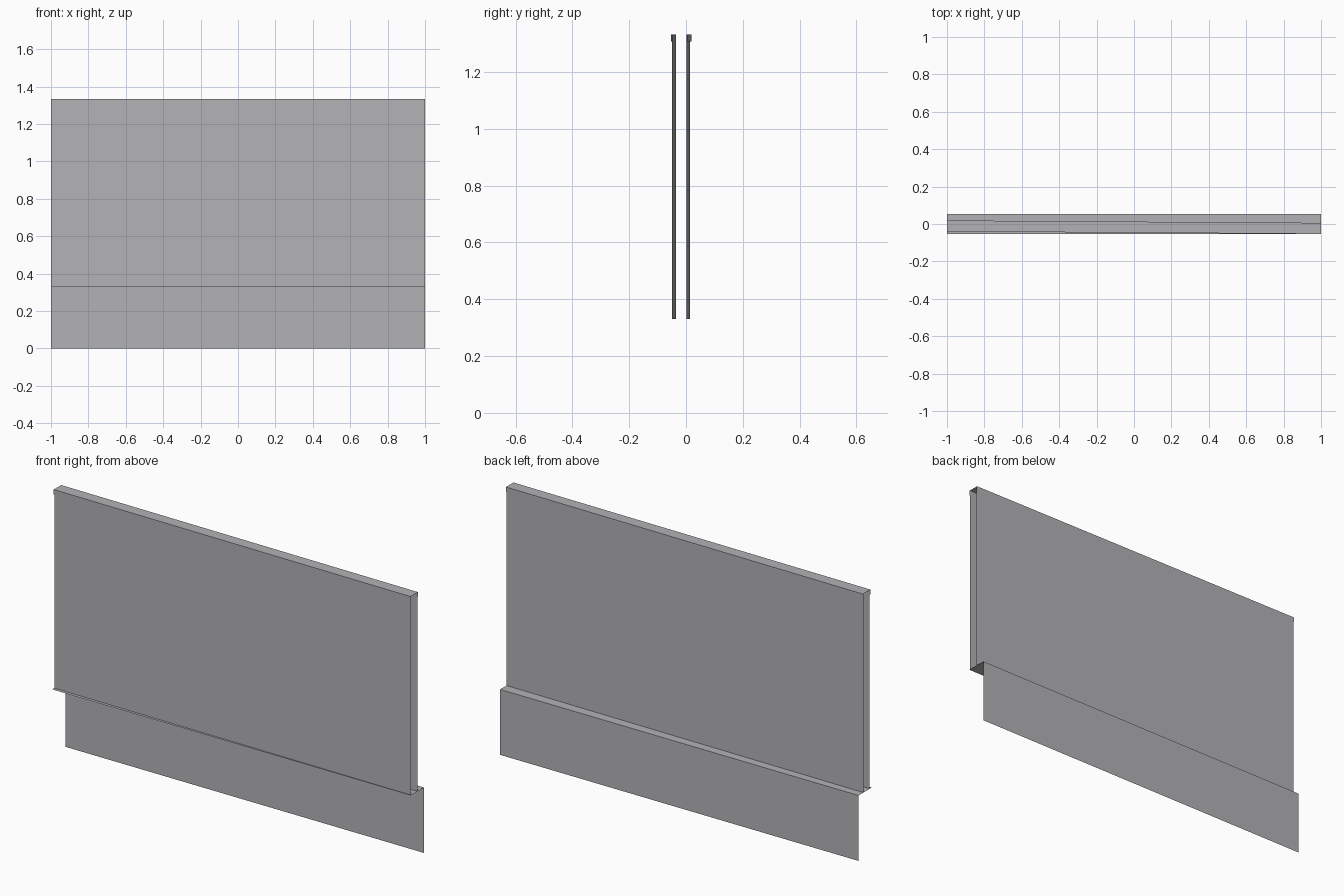
import bpy
import bmesh

cube = bpy.data.objects.get("Cube")
if cube:
    bpy.data.objects.remove(cube, do_unlink=True)

grey = bpy.data.materials.new("light grey")
grey.use_nodes = True
colour = (0.45, 0.45, 0.47, 1)
grey.diffuse_color = colour
grey.node_tree.nodes["Principled BSDF"].inputs["Base Color"].default_value = colour

BASE, TOP = 0.33, 1.333     # wall bottom and top
SKEW = 0.0065               # the upper wall turns slightly about z
LIP = 0.025


def sheet(name, profile, x0, x1, skew=0.0):
    """Open sheet: a (y, z) profile swept along x."""
    bm = bmesh.new()
    rows = [[bm.verts.new((x, y - skew * x, z)) for x in (x0, x1)]
            for y, z in profile]
    for a, b in zip(rows, rows[1:]):
        bm.faces.new((a[0], a[1], b[1], b[0]))
    mesh = bpy.data.meshes.new(name)
    bm.to_mesh(mesh)
    bm.free()
    mesh.materials.append(grey)
    obj = bpy.data.objects.new(name, mesh)
    bpy.context.collection.objects.link(obj)
    return obj


# Two bays side by side, each with thin front and back panels
for side, x0, x1 in (("right", -1, 0), ("left", 0, 1)):
    sheet(side + "_front_panel", [(-0.042, BASE), (-0.042, TOP)], x0, x1, SKEW)
    sheet(side + "_back_panel", [(0.008, TOP), (0.008, BASE)], x0, x1, SKEW)

# Cap with short folded lips, overhanging the panels slightly
sheet("top_cap", [(-0.0465, TOP - LIP), (-0.0465, TOP),
                  (0.0125, TOP), (0.0125, TOP - LIP)], -1, 1, SKEW)

# Ledge closing the wall from below, folding down into the lower panel
sheet("ledge", [(-0.053, BASE), (0.053, BASE)], -1, 1)
sheet("lower_panel", [(0.053, BASE), (0.053, 0)], -1, 1)
